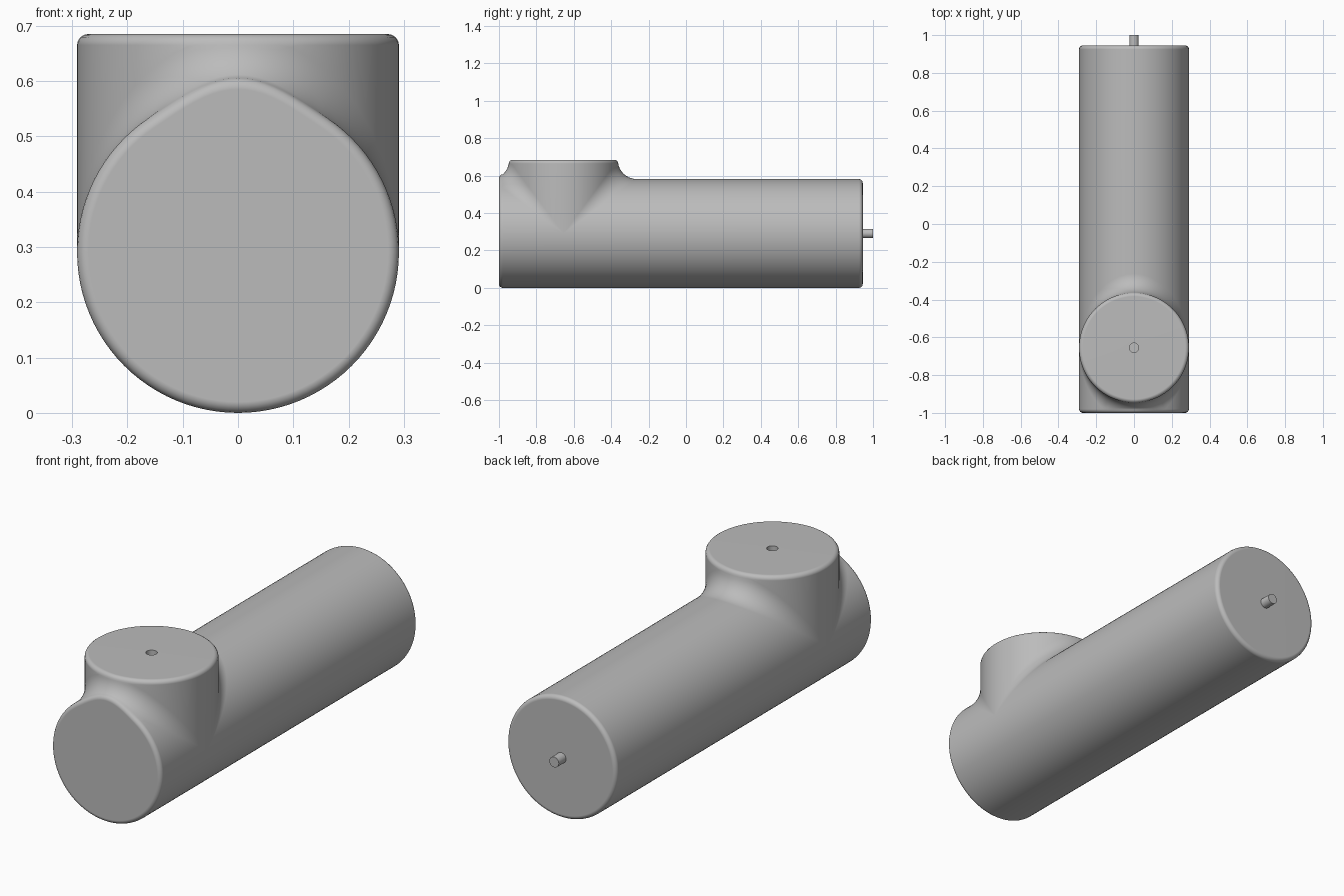
import bpy, bmesh
from math import sin, cos, pi, radians
from mathutils import Vector

if "Cube" in bpy.data.objects:
    bpy.data.objects.remove(bpy.data.objects["Cube"], do_unlink=True)

R, FILLET, BEVEL = 0.291, 0.1, 0.02
AXIS_Y, AXIS_Z = -0.655, 0.291          # where the pipe and branch axes cross
FRONT, BACK, TOP = 0.345, 1.6, 0.394    # end distances from that crossing
PIN_R, HOLE_DEPTH = 0.025, 0.05
COLS, ARC, BEV = 48, 10, 4

grey = bpy.data.materials.new("plain grey")
grey.use_nodes = True
grey.diffuse_color = (0.5, 0.5, 0.5, 1)
grey.node_tree.nodes["Principled BSDF"].inputs["Base Color"].default_value = grey.diffuse_color


def finish(bm, name, location):
    bmesh.ops.recalc_face_normals(bm, faces=bm.faces)
    mesh = bpy.data.meshes.new(name)
    bm.to_mesh(mesh)
    bm.free()
    obj = bpy.data.objects.new(name, mesh)
    bpy.context.collection.objects.link(obj)
    obj.location = location
    mesh.materials.append(grey)
    bpy.ops.object.select_all(action='DESELECT')
    obj.select_set(True)
    bpy.context.view_layer.objects.active = obj
    bpy.ops.object.shade_smooth_by_angle(angle=radians(35))
    obj.modifiers.new("even_shading", 'WEIGHTED_NORMAL').keep_sharp = True
    return obj


def fillet_point(t, k):
    """Rolling-ball blend from the pipe (k=0) to the branch (k=1)."""
    s, c = sin(t), cos(t)
    centre = Vector((s, c, c)) * (R + FILLET)
    a = Vector((s, 0, c))
    b = Vector((s, c, 0))
    angle = a.angle(b, 0)
    if angle < 1e-4:
        return centre - a * FILLET
    d = a * sin((1 - k) * angle) + b * sin(k * angle)
    return centre - d.normalized() * FILLET


def solve(test):
    """Find where test(k) turns from true to false."""
    lo, hi = 0.0, 1.0
    for _ in range(30):
        mid = (lo + hi) / 2
        lo, hi = (mid, hi) if test(mid) else (lo, mid)
    return lo


def rounded_edge(p, axis):
    """Points of a small round that turns from the wall at p onto a flat end."""
    points = []
    for i in range(BEV + 1):
        a = pi / 2 * i / BEV
        q = p * (1 - BEVEL * (1 - cos(a)) / R)
        q[axis] = p[axis] + BEVEL * sin(a)
        points.append(q)
    return points


def upper_column(t, end):
    """One strip line: end cap, pipe wall, blend, branch wall, top, hole."""
    s, c = sin(t), cos(t)
    y_max, z_max = end - BEVEL, TOP - BEVEL
    reach = (R + FILLET) * c
    k0 = solve(lambda k: fillet_point(t, k).y > y_max) if reach > y_max else 0
    k1 = solve(lambda k: fillet_point(t, k).z < z_max) if reach > z_max else 1
    blend = [fillet_point(t, k0 + (k1 - k0) * i / ARC) for i in range(ARC + 1)]
    start = blend[0] if k0 else Vector((R * s, y_max, R * c))
    stop = blend[-1] if k1 < 1 else Vector((R * s, R * c, z_max))
    hole = [Vector((PIN_R * s, PIN_R * c, z)) for z in (TOP, TOP - HOLE_DEPTH)]
    return rounded_edge(start, 1)[::-1] + blend + rounded_edge(stop, 2) + hole


def lower_column(t, end):
    start = Vector((R * sin(t), end - BEVEL, R * cos(t)))
    return rounded_edge(start, 1)[::-1] + [Vector((start.x, 0, start.z))]


# Pipe with the blended upright branch
bm = bmesh.new()
for side, end in ((-1, FRONT), (1, BACK)):
    for column, first in ((upper_column, -pi / 2), (lower_column, pi / 2)):
        previous = None
        for i in range(COLS + 1):
            points = column(first + pi * i / COLS, end)
            verts = [bm.verts.new((p.x, p.y * side, p.z)) for p in points]
            if previous:
                for j in range(len(verts) - 1):
                    bm.faces.new((previous[j], previous[j + 1], verts[j + 1], verts[j]))
            previous = verts
bmesh.ops.remove_doubles(bm, verts=bm.verts, dist=1e-5)
bmesh.ops.dissolve_degenerate(bm, dist=1e-5, edges=bm.edges)
# Flat ends and hole floor
bmesh.ops.holes_fill(bm, edges=[e for e in bm.edges if e.is_boundary], sides=0)
finish(bm, "pipe_body", (0, AXIS_Y, AXIS_Z))

# Pin on the back end
bm = bmesh.new()
bmesh.ops.create_cone(bm, cap_ends=True, segments=32, radius1=PIN_R, radius2=PIN_R, depth=0.07)
pin = finish(bm, "back_pin", (0, 0.965, AXIS_Z))
pin.rotation_euler.x = pi / 2
